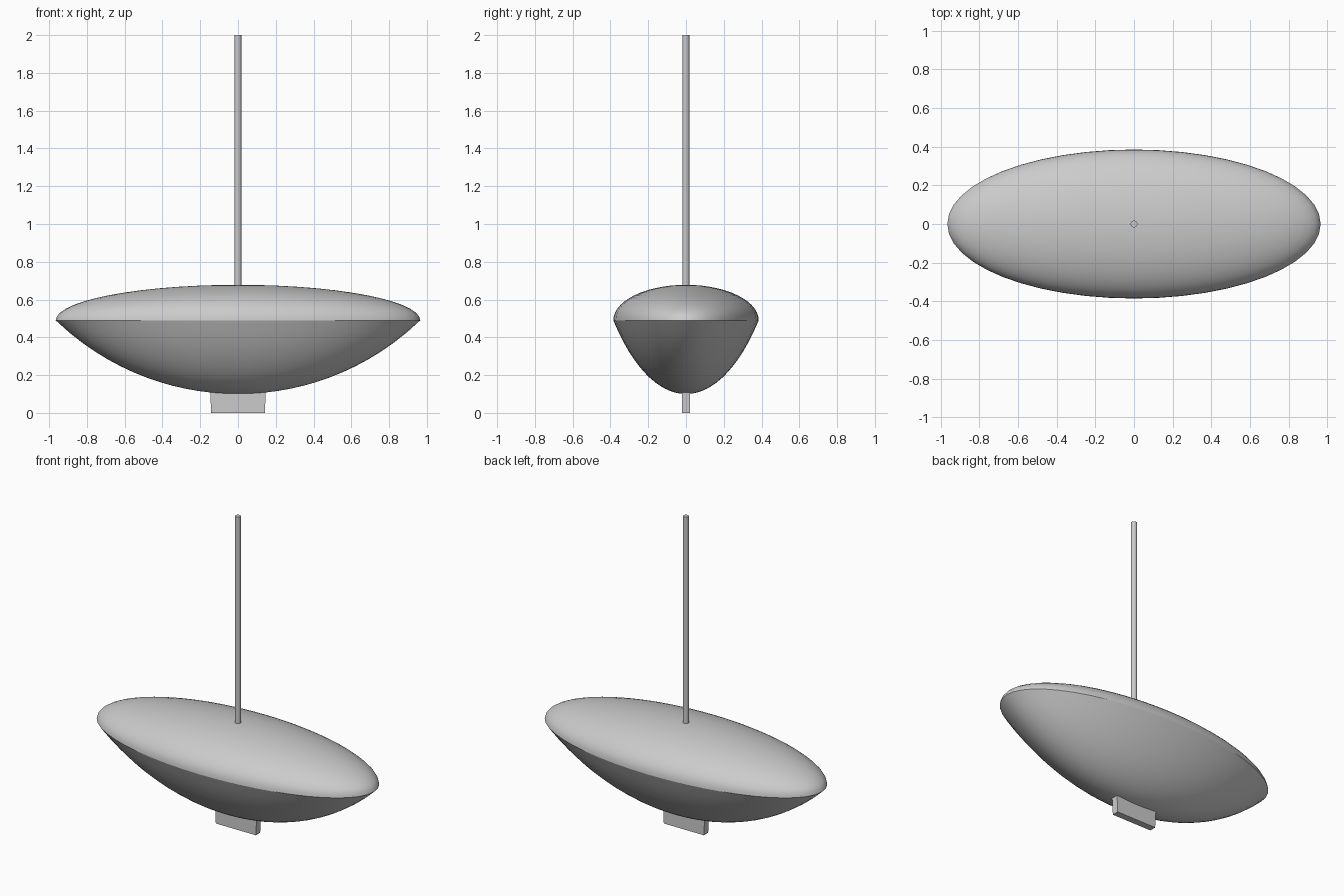
import bpy, bmesh
from math import sin, cos, pi, sqrt, radians

if "Cube" in bpy.data.objects:
    bpy.data.objects.remove(bpy.data.objects["Cube"], do_unlink=True)

grey = bpy.data.materials.new("light_grey")
grey.use_nodes = True
colour = (0.6, 0.6, 0.6, 1)
grey.diffuse_color = colour
grey.node_tree.nodes["Principled BSDF"].inputs["Base Color"].default_value = colour

LENGTH, WIDTH = 0.965, 0.385   # half sizes at the rim
KEEL_Z, RIM_Z, TOP_Z = 0.10, 0.49, 0.678
SIDES, STEPS = 48, 14


def finish(bm, name, smooth=True):
    bmesh.ops.recalc_face_normals(bm, faces=bm.faces)
    mesh = bpy.data.meshes.new(name)
    bm.to_mesh(mesh)
    bm.free()
    obj = bpy.data.objects.new(name, mesh)
    bpy.context.collection.objects.link(obj)
    mesh.materials.append(grey)
    if smooth:
        bpy.ops.object.select_all(action='DESELECT')
        obj.select_set(True)
        bpy.context.view_layer.objects.active = obj
        bpy.ops.object.shade_smooth_by_angle(angle=radians(35))
    return obj


def shell(name, profile):
    """Elliptical shell from (radius fraction, height) points, rim to pole."""
    bm = bmesh.new()
    rings = [[bm.verts.new((LENGTH * r * cos(2 * pi * i / SIDES),
                            WIDTH * r * sin(2 * pi * i / SIDES), z))
              for i in range(SIDES)] for r, z in profile[:-1]]
    pole = bm.verts.new((0, 0, profile[-1][1]))
    for a, b in zip(rings, rings[1:]):
        for i in range(SIDES):
            j = (i + 1) % SIDES
            bm.faces.new((a[i], a[j], b[j], b[i]))
    for i in range(SIDES):
        bm.faces.new((rings[-1][i], rings[-1][(i + 1) % SIDES], pole))
    return finish(bm, name)


# Hull: shallow arc from the rim down to the keel
depth = RIM_Z - KEEL_Z
arc = (LENGTH ** 2 + depth ** 2) / (2 * depth)
fractions = [1 - k / STEPS for k in range(STEPS + 1)]
shell("hull", [(r, KEEL_Z + arc - sqrt(arc ** 2 - (LENGTH * r) ** 2))
               for r in fractions])

# Deck: low rounded dome
angles = [pi / 2 * k / STEPS for k in range(STEPS + 1)]
shell("deck", [(cos(a), RIM_Z + (TOP_Z - RIM_Z) * sin(a)) for a in angles])

# Mast
bm = bmesh.new()
bmesh.ops.create_cone(bm, cap_ends=True, segments=16, radius1=0.018, radius2=0.018, depth=1.4)
bmesh.ops.translate(bm, verts=bm.verts, vec=(0, 0, 1.3))
finish(bm, "mast")

# Keel block, slightly wider towards the hull
bm = bmesh.new()
bmesh.ops.create_cube(bm, size=1)
for v in bm.verts:
    top = v.co.z > 0
    v.co.x *= 0.296 if top else 0.284
    v.co.y *= 0.044
    v.co.z = 0.13 if top else 0
finish(bm, "keel", smooth=False)
